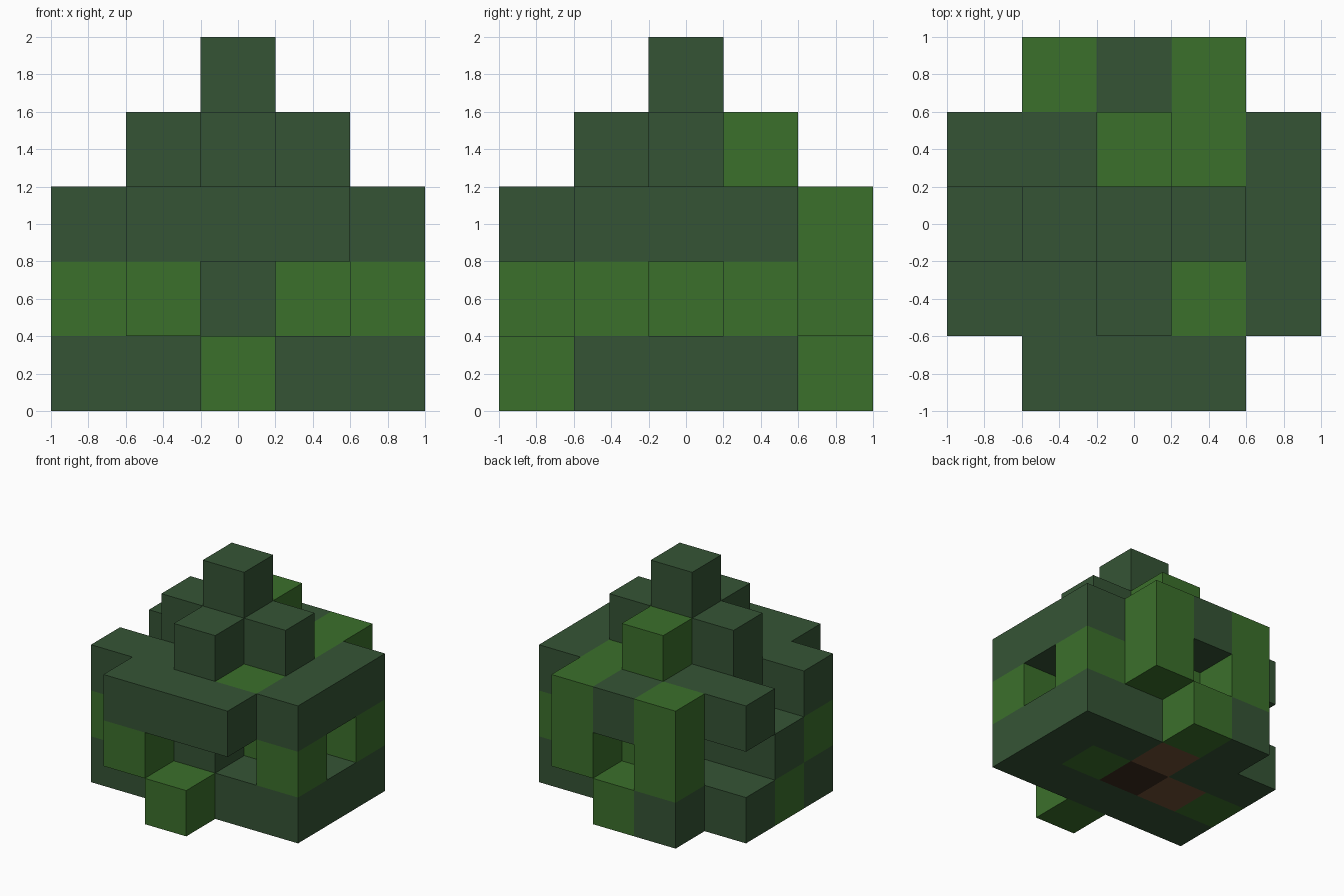
import bpy
import bmesh
from mathutils import Vector

cube = bpy.data.objects.get("Cube")
if cube:
    bpy.data.objects.remove(cube, do_unlink=True)

CELL = 0.4

# Block plan, bottom layer first; each layer reads from back row to front row
LAYERS = [
    [".DL..", "DDWDD", "LWHLD", "DDDDD", "..L.."],
    [".L.L.", "..LLL", "DDHL.", "LDD.L", ".L..."],
    [".LDL.", "DDDLD", ".DHDD", "DDDLD", ".DDD."],
    [".....", "..L..", ".DDD.", "..D..", "....."],
    [".....", ".....", "..D..", ".....", "....."],
]

# Key: part name, colour name, sRGB colour
PARTS = {
    "D": ("dark_leaf_blocks", "dark_green", "355435"),
    "L": ("light_leaf_blocks", "leaf_green", "3B702B"),
    "W": ("branch_blocks", "brown_bark", "6F4F35"),
    "H": ("trunk_core", "dark_bark", "3A2A1E"),
}


def linear(hex_code):
    values = [int(hex_code[i:i + 2], 16) / 255 for i in (0, 2, 4)]
    return [((v + 0.055) / 1.055) ** 2.4 for v in values] + [1.0]


def make_material(name, hex_code):
    mat = bpy.data.materials.new(name)
    mat.use_nodes = True
    colour = linear(hex_code)
    mat.diffuse_color = colour
    shader = next(n for n in mat.node_tree.nodes if n.type == "BSDF_PRINCIPLED")
    shader.inputs["Base Color"].default_value = colour
    shader.inputs["Roughness"].default_value = 0.9
    return mat


# Look up every filled cell
cells = {}
for k, layer in enumerate(LAYERS):
    for j, row in enumerate(reversed(layer)):
        for i, key in enumerate(row):
            if key != ".":
                cells[i, j, k] = key


def add_exposed_faces(bm, cell):
    """Add only the sides of a block that no other block covers."""
    centre = Vector((cell[0] - 2, cell[1] - 2, cell[2] + 0.5)) * CELL
    for axis in range(3):
        for sign in (-1, 1):
            neighbour = list(cell)
            neighbour[axis] += sign
            if tuple(neighbour) in cells:
                continue
            normal, u, v = Vector(), Vector(), Vector()
            normal[axis] = sign
            u[(axis + 1) % 3] = 1
            v[(axis + 2) % 3] = sign
            corners = (-u - v, u - v, u + v, v - u)
            bm.faces.new([bm.verts.new(centre + (normal + c) * CELL / 2)
                          for c in corners])


# One object per kind of block
for key, (part, colour_name, hex_code) in PARTS.items():
    bm = bmesh.new()
    for cell, kind in cells.items():
        if kind == key:
            add_exposed_faces(bm, cell)
    bmesh.ops.remove_doubles(bm, verts=bm.verts, dist=0.001)
    mesh = bpy.data.meshes.new(part)
    bm.to_mesh(mesh)
    bm.free()
    mesh.materials.append(make_material(colour_name, hex_code))
    bpy.context.collection.objects.link(bpy.data.objects.new(part, mesh))
